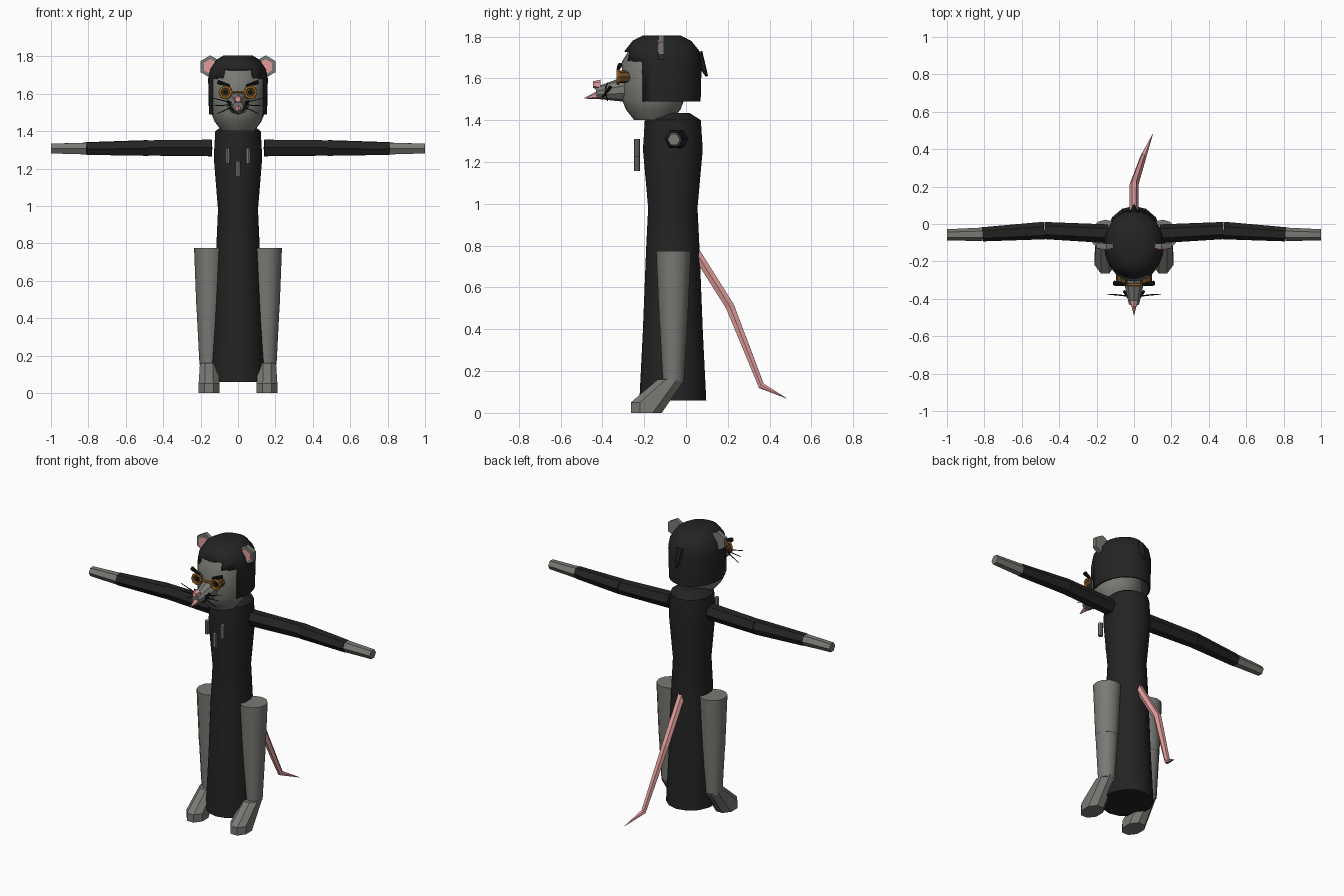
import bpy, bmesh, math
from mathutils import Matrix, Vector

cube = bpy.data.objects.get("Cube")
if cube:
    bpy.data.objects.remove(cube, do_unlink=True)


def material(name, red, green, blue):
    mat = bpy.data.materials.new(name)
    mat.use_nodes = True
    colour = (red, green, blue, 1)
    mat.diffuse_color = colour
    mat.node_tree.nodes["Principled BSDF"].inputs["Base Color"].default_value = colour
    return mat


BLACK = material("soft_black", 0.017, 0.017, 0.017)
INK = material("ink_black", 0.006, 0.006, 0.006)
GREY = material("fur_grey", 0.19, 0.195, 0.175)
PINK = material("skin_pink", 0.75, 0.34, 0.33)
AMBER = material("amber", 0.5, 0.2, 0.03)
BROWN = material("eye_brown", 0.12, 0.055, 0.015)


def finish(name, bm, mat):
    """Turn a bmesh into a named object with one material and crisp edges."""
    bmesh.ops.recalc_face_normals(bm, faces=bm.faces)
    mesh = bpy.data.meshes.new(name)
    bm.to_mesh(mesh)
    bm.free()
    mesh.materials.append(mat)
    obj = bpy.data.objects.new(name, mesh)
    bpy.context.collection.objects.link(obj)
    bpy.ops.object.select_all(action="DESELECT")
    obj.select_set(True)
    bpy.context.view_layer.objects.active = obj
    bpy.ops.object.shade_smooth_by_angle(angle=math.radians(32))
    return obj


def taper(name, start, end, radius, end_radius, sides, mat, mirror=1):
    """Capped cone between two points, with x multiplied by mirror."""
    flip = Vector((mirror, 1, 1))
    start, end = Vector(start) * flip, Vector(end) * flip
    axis = end - start
    turn = Vector((0, 0, 1)).rotation_difference(axis).to_matrix().to_4x4()
    bm = bmesh.new()
    bmesh.ops.create_cone(bm, cap_ends=True, segments=sides, radius1=radius, radius2=end_radius,
                          depth=axis.length, matrix=Matrix.Translation((start + end) / 2) @ turn)
    return finish(name, bm, mat)


def disc(name, x, z, front, back, radius, sides, mat, mirror):
    """Round plate facing the front."""
    return taper(name, (x, back, z), (x, front, z), radius, radius, sides, mat, mirror)


def lathe(name, profile, y, squash, sides, mat):
    """Turned (height, radius) profile, narrowed in x by squash."""
    bm = bmesh.new()
    rings = []
    for z, radius in profile:
        place = Matrix.Translation((0, y, z)) @ Matrix.Diagonal((squash, 1, 1, 1))
        rings.append(bmesh.ops.create_circle(bm, segments=sides, radius=radius, matrix=place)["verts"])
    for low, high in zip(rings, rings[1:]):
        for i in range(sides):
            bm.faces.new((low[i - 1], low[i], high[i], high[i - 1]))
    bm.faces.new(rings[0])
    bm.faces.new(rings[-1])
    return finish(name, bm, mat)


def foot(name, x, mat):
    """Hull around the sole, the top of the toes and the sloping ankle."""
    bm = bmesh.new()
    for y, z, radius in ((-0.19, 0, 0.08), (-0.19, 0.05, 0.08), (-0.07, 0.16, 0.07)):
        place = Matrix.Translation((x, y, z)) @ Matrix.Diagonal((0.75, 1, 1, 1))
        place = place @ Matrix.Rotation(math.pi / 8, 4, "Z")
        bmesh.ops.create_circle(bm, segments=8, radius=radius, matrix=place)
    bmesh.ops.convex_hull(bm, input=bm.verts)
    bmesh.ops.dissolve_limit(bm, angle_limit=math.radians(2), verts=bm.verts, edges=bm.edges)
    return finish(name, bm, mat)


# Long robe and head
lathe("robe", [(0.06, 0.16), (0.4, 0.143), (0.78, 0.128), (0.98, 0.118),
               (1.26, 0.143), (1.4, 0.134), (1.435, 0.08)], -0.063, 0.93, 14, BLACK)
lathe("head", [(1.4, 0.09), (1.45, 0.13), (1.5, 0.15), (1.68, 0.15), (1.76, 0.1)],
      -0.157, 0.96, 24, GREY)

# Hair shell, opened around the face with a notch in the fringe
hair = lathe("hair", [(1.49, 0.185), (1.68, 0.19), (1.73, 0.18), (1.78, 0.14), (1.805, 0.09)],
             -0.115, 0.84, 24, BLACK)
bm = bmesh.new()
bm.from_mesh(hair.data)
opening = []
for face in bm.faces:
    centre = face.calc_center_median()
    under = face.normal.z < -0.9
    beside_face = centre.z < 1.68 and centre.y < -0.21
    notch = centre.z < 1.73 and centre.y < -0.2 and abs(centre.x) < 0.075
    if under or beside_face or notch:
        opening.append(face)
bmesh.ops.delete(bm, geom=opening, context="FACES")
bm.to_mesh(hair.data)
bm.free()
shell = hair.modifiers.new("thickness", "SOLIDIFY")
shell.thickness = 0.008

# Pointed tuft behind the head
taper("hair_tuft", (0, 0.1, 1.61), (0, 0.05, 1.72), 0.006, 0.03, 8, BLACK)

# Muzzle, nose and tongue
taper("muzzle", (0, -0.27, 1.55), (0, -0.43, 1.53), 0.066, 0.028, 10, GREY)
taper("nose", (0, -0.41, 1.57), (0, -0.445, 1.57), 0.024, 0.016, 6, PINK)
taper("tongue", (0, -0.42, 1.52), (0, -0.485, 1.505), 0.02, 0.002, 6, PINK)

# Tail as a thinning curve
curve = bpy.data.curves.new("tail", "CURVE")
curve.dimensions = "3D"
curve.bevel_depth = 0.024
curve.bevel_resolution = 1
curve.use_fill_caps = True
spline = curve.splines.new("POLY")
path = [(0, 0.04, 0.78, 1), (0, 0.21, 0.51, 1), (0.05, 0.36, 0.13, 0.7), (0.1, 0.48, 0.07, 0.05)]
spline.points.add(len(path) - 1)
for point, (x, y, z, thickness) in zip(spline.points, path):
    point.co = (x, y, z, 1)
    point.radius = thickness
spline.use_smooth = False
curve.materials.append(PINK)
bpy.context.collection.objects.link(bpy.data.objects.new("tail", curve))

for side, label in ((1, "left_"), (-1, "right_")):
    # Arms and hands
    shoulder, elbow = (0.14, -0.052, 1.31), (0.48, -0.035, 1.31)
    wrist, fingertip = (0.81, -0.055, 1.307), (1, -0.058, 1.307)
    taper(label + "upper_arm", shoulder, elbow, 0.05, 0.046, 6, BLACK, side)
    taper(label + "forearm", elbow, wrist, 0.047, 0.038, 6, BLACK, side)
    taper(label + "hand", wrist, fingertip, 0.036, 0.03, 6, GREY, side)

    # Legs and feet
    hip, knee, ankle = (0.152, -0.06, 0.775), (0.154, -0.06, 0.44), (0.155, -0.06, 0.15)
    taper(label + "thigh", hip, knee, 0.083, 0.068, 12, GREY, side)
    taper(label + "shin", knee, ankle, 0.067, 0.051, 12, GREY, side)
    foot(label + "foot", ankle[0] * side, GREY)

    # Ears
    disc(label + "ear", 0.148, 1.745, -0.131, -0.105, 0.06, 6, GREY, side)
    disc(label + "inner_ear", 0.148, 1.745, -0.136, -0.13, 0.04, 6, PINK, side)

    # Eyes with amber rims
    eye_x, eye_z = 0.067, 1.607
    disc(label + "eye", eye_x, eye_z, -0.318, -0.26, 0.03, 8, BROWN, side)
    disc(label + "pupil", eye_x, eye_z, -0.323, -0.315, 0.015, 8, INK, side)
    bpy.ops.mesh.primitive_torus_add(major_segments=8, minor_segments=6, major_radius=0.03,
                                     minor_radius=0.008, location=(eye_x * side, -0.325, eye_z),
                                     rotation=(math.pi / 2, 0, 0))
    rim = bpy.context.object
    rim.name = label + "eye_rim"
    rim.data.materials.append(AMBER)

    # Slanted brow, mouth corner and whiskers
    taper(label + "brow", (0.045, -0.325, 1.643), (0.108, -0.315, 1.663), 0.007, 0.013, 6, INK, side)
    taper(label + "mouth", (0.052, -0.36, 1.56), (0.028, -0.4, 1.51), 0.008, 0.004, 6, INK, side)
    for row in (-1, 0, 1):
        root = (0.035, -0.385, 1.54 + row * 0.012)
        tip = (0.127 + row * 0.016, -0.375, 1.536 + row * 0.043)
        taper(f"{label}whisker_{row + 2}", root, tip, 0.0035, 0.002, 6, INK, side)

# Bridge between the eye rims
taper("rim_bridge", (-0.036, -0.325, 1.61), (0.036, -0.325, 1.61), 0.006, 0.006, 6, AMBER)

# Hanging clasps on the chest
for name, x, z in (("left", 0.055, 1.227), ("middle", 0, 1.157), ("right", -0.055, 1.227)):
    taper(name + "_clasp", (x, -0.235, z), (x, -0.235, z + 0.083), 0.014, 0.014, 8, GREY)
